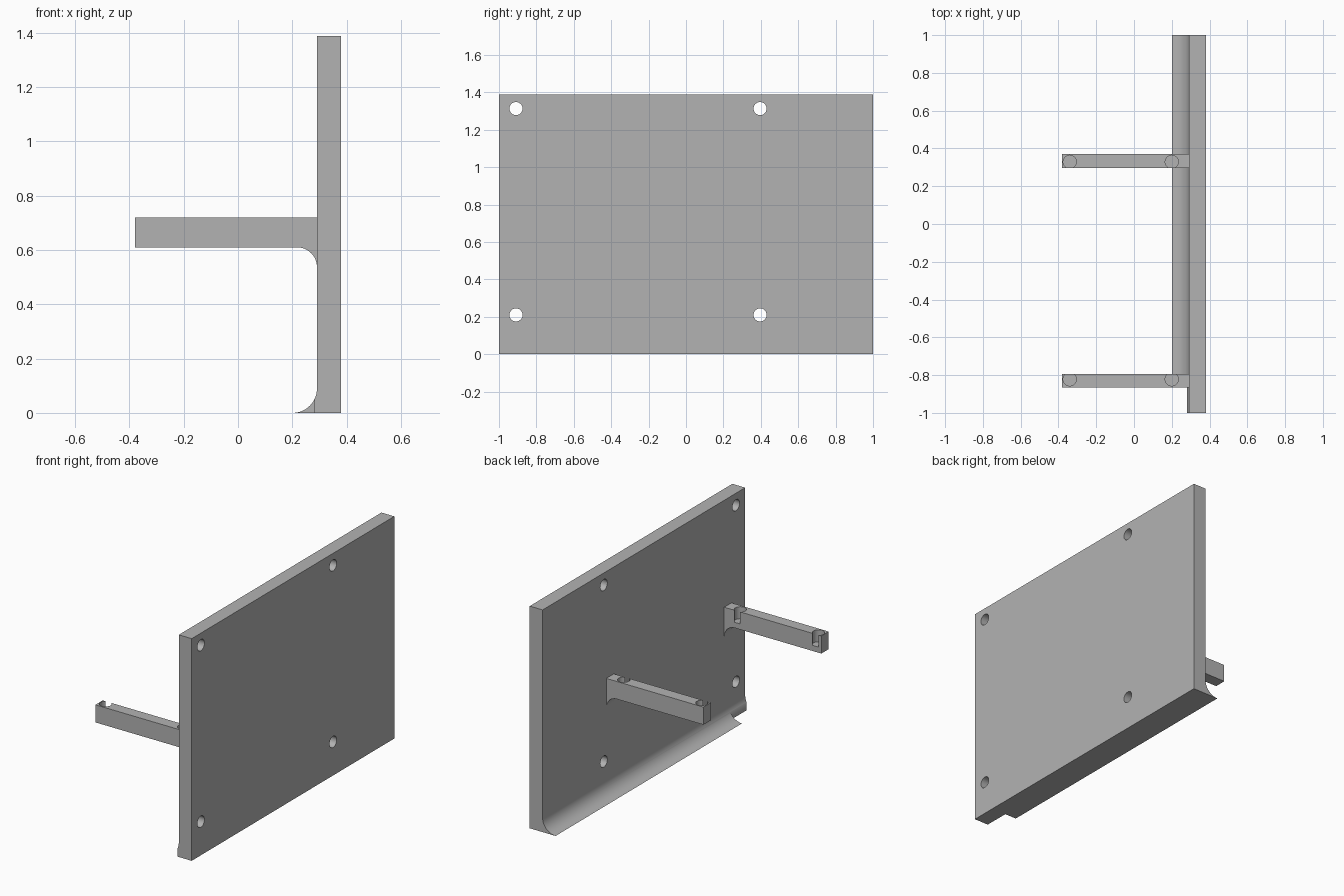
import bpy, bmesh, math
from mathutils import Vector

cube = bpy.data.objects.get("Cube")
if cube:
    bpy.data.objects.remove(cube, do_unlink=True)

grey = bpy.data.materials.new("plain_grey")
grey.use_nodes = True
grey.diffuse_color = (0.45, 0.45, 0.45, 1)
grey.node_tree.nodes["Principled BSDF"].inputs["Base Color"].default_value = (0.45, 0.45, 0.45, 1)


def extrude(name, profile, y0, y1):
    """Extrude an (x, z) outline along y."""
    bm = bmesh.new()
    face = bm.faces.new([bm.verts.new((x, y0, z)) for x, z in profile])
    out = bmesh.ops.extrude_face_region(bm, geom=[face])
    moved = [v for v in out["geom"] if isinstance(v, bmesh.types.BMVert)]
    bmesh.ops.translate(bm, vec=Vector((0, y1 - y0, 0)), verts=moved)
    bmesh.ops.recalc_face_normals(bm, faces=bm.faces)
    mesh = bpy.data.meshes.new(name)
    bm.to_mesh(mesh)
    bm.free()
    ob = bpy.data.objects.new(name, mesh)
    bpy.context.collection.objects.link(ob)
    mesh.materials.append(grey)
    return ob


def arc(cx, cz, r, a0, a1, n=14):
    angles = [math.radians(a0 + (a1 - a0) * i / n) for i in range(n + 1)]
    return [(cx + r * math.cos(a), cz + r * math.sin(a)) for a in angles]


def cylinder(location, radius, depth, rotation=(0, 0, 0)):
    bpy.ops.mesh.primitive_cylinder_add(vertices=40, radius=radius, depth=depth,
                                        location=location, rotation=rotation)
    return bpy.context.object


def activate(ob):
    bpy.ops.object.select_all(action="DESELECT")
    ob.select_set(True)
    bpy.context.view_layer.objects.active = ob


def cut(ob, cutters):
    for cutter in cutters:
        cutter.hide_render = True
        mod = ob.modifiers.new("cut", "BOOLEAN")
        mod.operation, mod.solver, mod.object = "DIFFERENCE", "EXACT", cutter
        activate(ob)
        bpy.ops.object.modifier_apply(modifier=mod.name)
        bpy.data.objects.remove(cutter, do_unlink=True)


def finish(ob):
    activate(ob)
    bpy.ops.object.shade_smooth_by_angle(angle=math.radians(30))
    mod = ob.modifiers.new("even_shading", "WEIGHTED_NORMAL")
    mod.keep_sharp = True


FACE, BACK, TOP = 0.291, 0.38, 1.388
HOLE = 0.035

# Back plate with a concave foot along its lower edge
foot = 0.09
profile = arc(FACE - foot, foot, foot, -90, 0) + [(FACE, TOP), (BACK, TOP), (BACK, 0)]
plate = extrude("back_plate", profile, -1, 1)

# Foot trimmed at the front end, and four mounting holes through the plate
trim = extrude("foot_trim", [(0.1, -0.1), (0.281, -0.1), (0.281, 0.3), (0.1, 0.3)], -1.1, -0.84)
holes = [cylinder((FACE, y, z), HOLE, 0.6, (0, math.pi / 2, 0))
         for y in (-0.909, 0.396) for z in (0.21, 1.313)]
cut(plate, [trim] + holes)
finish(plate)

# Two arms with a rounded underside joint and blind holes that break one side
r, low, high = 0.073, 0.61, 0.72
arm_profile = ([(-0.38, high), (-0.38, low)] + arc(FACE - r, low - r, r, 90, 0)
               + [(FACE, high)])
for name, y0, y1, hole_y in (("front_arm", -0.865, -0.793, -0.822),
                             ("rear_arm", 0.297, 0.371, 0.329)):
    arm = extrude(name, arm_profile, y0, y1)
    cut(arm, [cylinder((x, hole_y, high + 0.025), HOLE, 0.2) for x in (-0.34, 0.2)])
    finish(arm)
